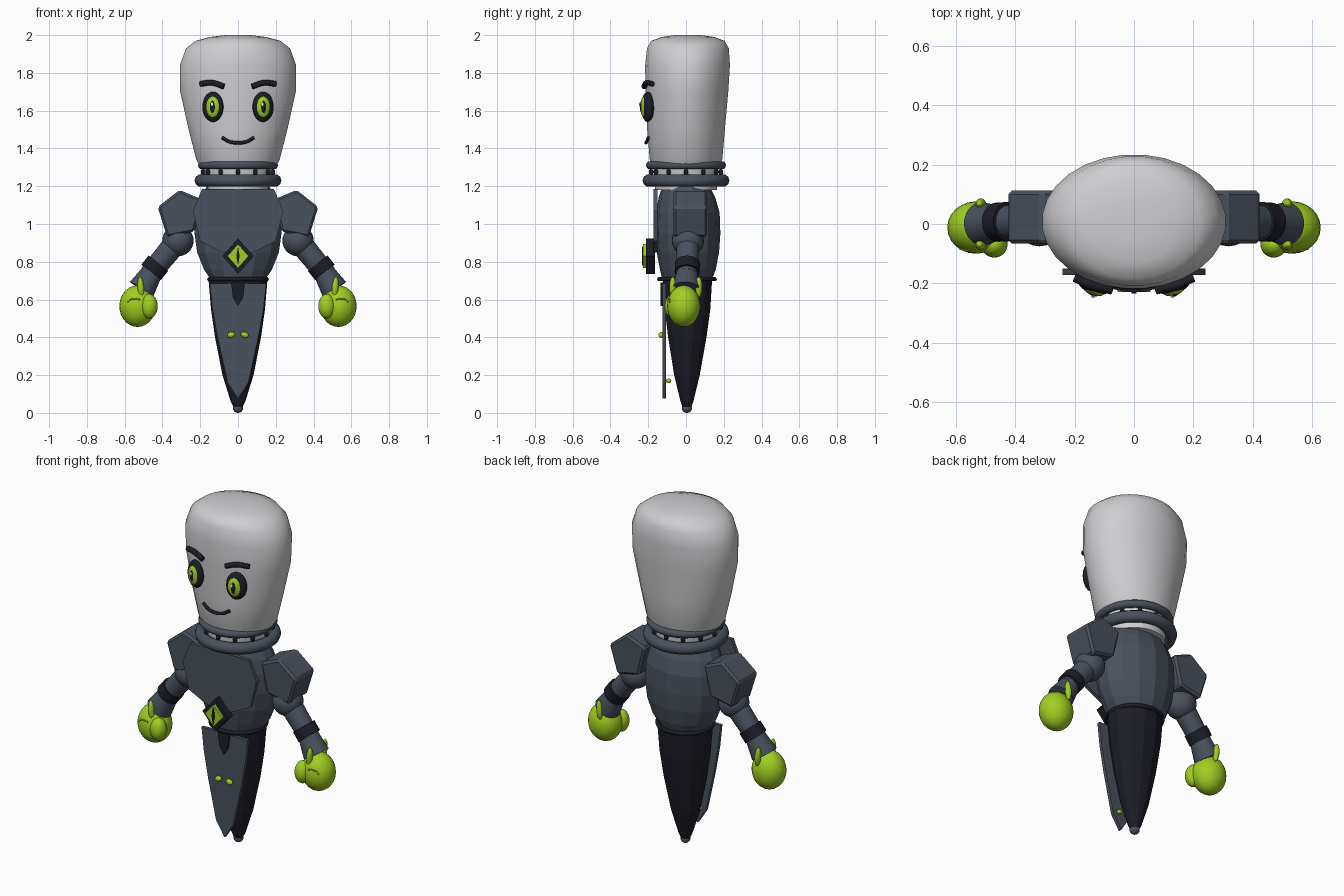
import bpy, bmesh, math
from mathutils import Vector

cube = bpy.data.objects.get("Cube")
if cube:
    bpy.data.objects.remove(cube, do_unlink=True)


def material(name, r, g, b):
    m = bpy.data.materials.new(name)
    m.use_nodes = True
    m.diffuse_color = (r, g, b, 1)
    m.node_tree.nodes["Principled BSDF"].inputs["Base Color"].default_value = (r, g, b, 1)
    return m


PALE = material("pale grey", .62, .62, .64)
SLATE = material("slate", .068, .083, .11)
DARK = material("dark navy", .012, .012, .02)
GREEN = material("lime green", .36, .62, .015)
OLIVE = material("olive yellow", .45, .42, .02)
WHITE = material("white", .85, .85, .85)


def finish(ob, name, mat, smooth=True):
    ob.name = ob.data.name = name
    ob.data.materials.append(mat)
    bpy.ops.object.select_all(action='DESELECT')
    ob.select_set(True)
    bpy.context.view_layer.objects.active = ob
    if smooth and ob.type == 'MESH':
        bpy.ops.object.shade_smooth_by_angle(angle=math.radians(40))
    return ob


def from_bmesh(bm, name, mat, smooth):
    bmesh.ops.recalc_face_normals(bm, faces=bm.faces)
    me = bpy.data.meshes.new(name)
    bm.to_mesh(me)
    bm.free()
    ob = bpy.data.objects.new(name, me)
    bpy.context.collection.objects.link(ob)
    return finish(ob, name, mat, smooth)


def loft(name, rings, sides, mat, smooth=False):
    """Stack of ellipses, each given as z, x radius, y radius, y centre."""
    bm = bmesh.new()
    loops = []
    for z, rx, ry, cy in rings:
        angles = [math.tau * (i + .5) / sides for i in range(sides)]
        loops.append([bm.verts.new((rx * math.cos(a), cy + ry * math.sin(a), z)) for a in angles])
    for low, high in zip(loops, loops[1:]):
        for i in range(sides):
            j = (i + 1) % sides
            bm.faces.new((low[i], low[j], high[j], high[i]))
    bm.faces.new(loops[0])
    bm.faces.new(loops[-1])
    return from_bmesh(bm, name, mat, smooth)


def plate(name, outline, y0, y1, mat, bevel=0):
    """Prism with an x-z outline between two depths."""
    bm = bmesh.new()
    face = bm.faces.new([bm.verts.new((x, y0, z)) for x, z in outline])
    new = bmesh.ops.extrude_face_region(bm, geom=[face])["geom"]
    bmesh.ops.translate(bm, vec=(0, y1 - y0, 0),
                        verts=[v for v in new if isinstance(v, bmesh.types.BMVert)])
    ob = from_bmesh(bm, name, mat, False)
    if bevel:
        mod = ob.modifiers.new("bevel", 'BEVEL')
        mod.width = bevel
        mod.segments = 1
    return ob


def mirrored(half):
    return half + [(-x, z) for x, z in reversed(half) if x > 0]


def ball(name, loc, size, mat, rot=(0, 0, 0)):
    bpy.ops.mesh.primitive_uv_sphere_add(segments=24, ring_count=14, location=loc, rotation=rot)
    ob = bpy.context.object
    ob.scale = size
    return finish(ob, name, mat)


def ring(name, z, major, minor, mat, cy=0, squash=1):
    bpy.ops.mesh.primitive_torus_add(major_radius=major, minor_radius=minor, major_segments=40,
                                     minor_segments=10, location=(0, cy, z))
    bpy.context.object.scale.y = squash
    return finish(bpy.context.object, name, mat)


def rod(name, a, b, r1, r2, mat):
    a, b = Vector(a), Vector(b)
    bpy.ops.mesh.primitive_cone_add(vertices=20, radius1=r1, radius2=r2, depth=(b - a).length,
                                    location=(a + b) / 2,
                                    rotation=(b - a).to_track_quat('Z', 'Y').to_euler())
    return finish(bpy.context.object, name, mat)


def stroke(name, points, radius, mat):
    cu = bpy.data.curves.new(name, 'CURVE')
    cu.dimensions = '3D'
    cu.bevel_depth = radius
    cu.bevel_resolution = 2
    cu.use_fill_caps = True
    sp = cu.splines.new('BEZIER')
    sp.bezier_points.add(len(points) - 1)
    for p, co in zip(sp.bezier_points, points):
        p.co = co
        p.handle_left_type = p.handle_right_type = 'AUTO'
    ob = bpy.data.objects.new(name, cu)
    bpy.context.collection.objects.link(ob)
    return finish(ob, name, mat)


# Head and neck
loft("head", [(1.31, .205, .18, 0), (1.34, .222, .193, 0), (1.5, .263, .207, 0),
              (1.7, .308, .22, .005), (1.84, .31, .226, .008), (1.93, .277, .218, .01),
              (1.97, .225, .195, .01), (1.99, .15, .14, .01), (2, .07, .07, .01)], 28, PALE, True)
loft("neck", [(1.18, .165, .165, 0), (1.32, .185, .175, 0)], 28, PALE, True)
ring("lower_collar", 1.23, .197, .033, SLATE)
ring("upper_collar", 1.311, .19, .022, SLATE)
for i in range(12):
    a = math.tau * i / 12
    ball("collar_stud", (.185 * math.cos(a), .185 * math.sin(a), 1.275), (.012, .012, .018), DARK)

# Torso and chest plate
loft("torso", [(.7, .145, .13, .005), (.76, .185, .148, .01), (.85, .222, .165, .01),
               (.95, .236, .172, .01), (1.06, .23, .168, .01), (1.14, .205, .15, .005),
               (1.2, .17, .125, 0)], 14, SLATE)
plate("chest_plate", mirrored([(.08, .85), (.2, .91), (.24, 1.07), (.19, 1.185)]),
      -.172, -.15, SLATE)

# Diamond emblem
for name, w, h, y0, y1, mat in [("emblem_frame", .083, .094, -.212, -.165, DARK),
                                ("emblem_gem", .056, .064, -.228, -.21, GREEN),
                                ("emblem_slit", .009, .05, -.234, -.226, DARK)]:
    plate(name, mirrored([(0, .83 - h), (w, .83), (0, .83 + h)]), y0, y1, mat)

# Tail with its front flap
ring("belt", .708, .152, .011, DARK, .005, .97)
loft("tail", [(.025, .022, .022, .005), (.06, .04, .035, .005), (.2, .085, .07, .005),
              (.4, .126, .105, .007), (.55, .148, .125, .008), (.71, .162, .135, .008)], 12, DARK)
ball("tail_tip", (0, .005, .025), (.027, .027, .025), SLATE)
plate("tail_flap", mirrored([(0, .075), (.055, .16), (.108, .4), (.135, .55), (.15, .685)]),
      -.125, -.106, SLATE)
plate("flap_notch", mirrored([(0, .565), (.027, .61), (.037, .69)]), -.135, -.122, DARK)
for s in (1, -1):
    ball("flap_stud", (s * .036, -.132, .413), (.021, .014, .015), GREEN, (0, s * .3, 0))
    ball("rear_stud", (s * .025, -.092, .17), (.014, .014, .012), GREEN)

for s, side in ((1, "left"), (-1, "right")):
    # Face
    turn = (0, 0, s * .3)
    for name, y, w, d, h, mat in [("eye_rim", -.203, .058, .032, .08, DARK),
                                  ("eye_iris", -.216, .041, .025, .06, GREEN),
                                  ("eye_pupil", -.226, .021, .018, .042, DARK)]:
        ball(f"{side}_{name}", (s * .133, y, 1.62), (w, d, h), mat, turn)
    ball(f"{side}_eye_glint", (s * .133 - .004, -.243, 1.633), (.007, .005, .011), WHITE)
    stroke(f"{side}_brow", [(s * .2, -.18, 1.742), (s * .135, -.208, 1.747),
                            (s * .075, -.222, 1.728)], .015, DARK)

    # Shoulder guard
    plate(f"{side}_shoulder_guard", [(s * x, z) for x, z in
          [(.19, 1.13), (.31, 1.18), (.425, 1.09), (.375, .93), (.23, .96)]],
          -.066, .112, SLATE, .012)

    # Arm
    ball(f"{side}_elbow", (s * .318, .01, .912), (.083, .085, .083), SLATE)
    rod(f"{side}_forearm", (s * .33, .01, .9), (s * .47, .005, .73), .062, .055, SLATE)
    rod(f"{side}_arm_band", (s * .422, .008, .792), (s * .46, .006, .744), .066, .066, DARK)
    rod(f"{side}_cuff", (s * .445, .006, .76), (s * .51, 0, .655), .053, .073, SLATE)

    # Hand
    ball(f"{side}_hand", (s * .532, -.012, .565), (.096, .088, .11), GREEN)
    ball(f"{side}_thumb", (s * .47, -.068, .565), (.045, .045, .065), GREEN)
    for y in (-.07, .068):
        ball(f"{side}_finger", (s * .515, y, .665), (.017, .018, .055), GREEN, (0, s * .08, 0))
    stroke(f"{side}_hand_crease", [(s * .585, -.083, .585), (s * .565, -.088, .602),
                                   (s * .52, -.095, .602)], .004, OLIVE)

stroke("mouth", [(-.085, -.2, 1.458), (-.045, -.208, 1.436), (0, -.212, 1.43),
                 (.045, -.208, 1.436), (.085, -.2, 1.458)], .009, DARK)
